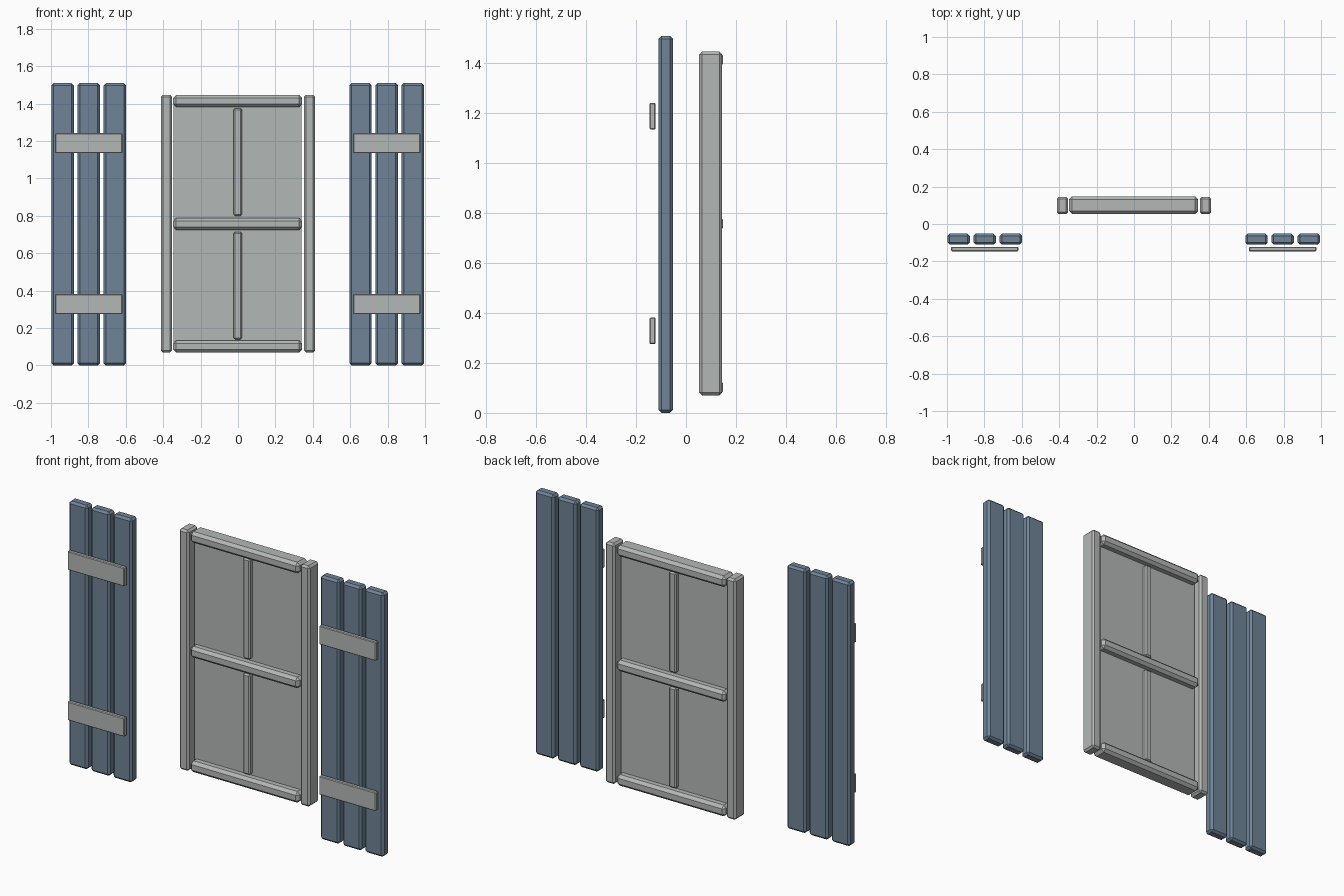
import bpy, bmesh
from mathutils import Vector

if "Cube" in bpy.data.objects:
    bpy.data.objects.remove(bpy.data.objects["Cube"])


def material(name, rgb):
    m = bpy.data.materials.new(name)
    m.use_nodes = True
    m.diffuse_color = (*rgb, 1)
    m.node_tree.nodes["Principled BSDF"].inputs["Base Color"].default_value = (*rgb, 1)
    return m


SLATE = material("slate_blue", (0.16, 0.23, 0.31))
GREY = material("pale_grey", (0.45, 0.48, 0.47))


def plank(name, mat, x, y, z, chamfer=0.0, axes="xyz"):
    """Box between the given ranges; edges running along the listed axes are chamfered."""
    lo, hi = Vector((x[0], y[0], z[0])), Vector((x[1], y[1], z[1]))
    size, centre = hi - lo, (lo + hi) / 2
    bm = bmesh.new()
    bmesh.ops.create_cube(bm, size=1)
    for v in bm.verts:
        v.co = Vector(a * b for a, b in zip(v.co, size))
    if chamfer:
        edges = [e for e in bm.edges
                 if any(abs((e.verts[0].co - e.verts[1].co)["xyz".index(a)]) > 1e-5 for a in axes)]
        bmesh.ops.bevel(bm, geom=edges, offset=chamfer, segments=1,
                        affect='EDGES', profile=0.5)
    me = bpy.data.meshes.new(name)
    bm.to_mesh(me)
    bm.free()
    me.materials.append(mat)
    ob = bpy.data.objects.new(name, me)
    ob.location = centre
    bpy.context.collection.objects.link(ob)
    return ob


# Shutters: three upright slats joined by two battens in front
for side, x0 in (("right", -0.998), ("left", 0.595)):
    for i in range(3):
        x = x0 + i * 0.14
        plank(f"{side}_shutter_slat_{i + 1}", SLATE, (x, x + 0.12),
              (-0.11, -0.052), (0.0, 1.51), 0.012)
    for level, z in (("lower", 0.275), ("upper", 1.135)):
        plank(f"{side}_shutter_{level}_batten", GREY, (x0 + 0.02, x0 + 0.38),
              (-0.146, -0.122), (z, z + 0.107), 0.004)

# Window frame: two stiles
for side, x in (("right", -0.413), ("left", 0.353)):
    plank(f"{side}_stile", GREY, (x, x + 0.06), (0.053, 0.145), (0.07, 1.447), 0.011)

# Three rails with heavy chamfers along their length
for level, z in (("bottom", 0.07), ("middle", 0.725), ("top", 1.382)):
    plank(f"{level}_rail", GREY, (-0.347, 0.343), (0.053, 0.148), (z, z + 0.064), 0.016)

# Glazing bars and pane
for level, z in (("lower", 0.14), ("upper", 0.80)):
    plank(f"{level}_glazing_bar", GREY, (-0.024, 0.022), (0.075, 0.126), (z, z + 0.575), 0.008)
plank("window_pane", GREY, (-0.345, 0.34), (0.098, 0.104), (0.09, 1.425))
